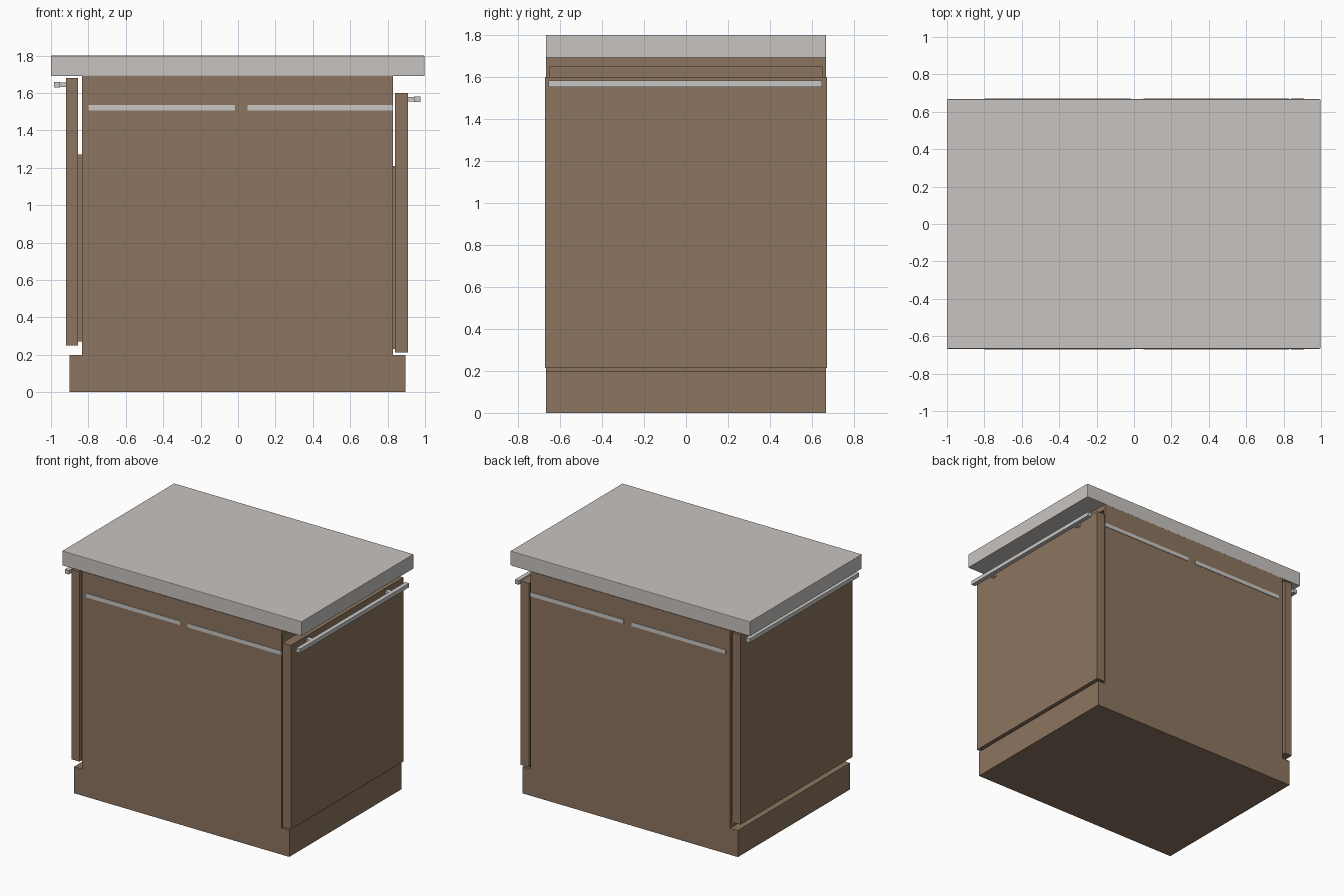
import bpy

if "Cube" in bpy.data.objects:
    bpy.data.objects.remove(bpy.data.objects["Cube"])

def material(name, rgb):
    m = bpy.data.materials.new(name)
    m.diffuse_color = (*rgb, 1)
    m.use_nodes = True
    m.node_tree.nodes["Principled BSDF"].inputs["Base Color"].default_value = m.diffuse_color
    return m

WOOD = material("brown_wood", (0.262, 0.178, 0.115))
STONE = material("pale_stone", (0.58, 0.55, 0.53))
METAL = material("brushed_metal", (0.58, 0.57, 0.55))

def box(name, x, y, z, mat, bevel=0):
    """Box from (min, max) ranges on each axis."""
    ranges = [sorted(r) for r in (x, y, z)]
    bpy.ops.mesh.primitive_cube_add(size=1, location=[sum(r) / 2 for r in ranges])
    ob = bpy.context.object
    ob.name = name
    ob.scale = [r[1] - r[0] for r in ranges]
    bpy.ops.object.transform_apply(location=False, rotation=False, scale=True)
    ob.data.materials.append(mat)
    if bevel:
        b = ob.modifiers.new("soft_edges", 'BEVEL')
        b.width = bevel
        b.segments = 2
    return ob

Y = 0.667   # half depth of cabinet
YI = 0.647  # half width of the openings

# Worktop and plinth
box("worktop", (-1, 0.997), (-Y, Y), (1.69, 1.80), STONE, 0.004)
box("plinth", (-0.9, 0.895), (-Y, Y), (0, 0.2), WOOD)

# Hollow carcass, open on both short sides
for s, label in ((-1, "front"), (1, "back")):
    box(label + "_panel", (-0.835, 0.83), (s * YI, s * Y), (0.2, 1.69), WOOD)
box("top_panel", (-0.835, 0.83), (-YI, YI), (1.65, 1.69), WOOD)
box("floor_panel", (-0.835, 0.83), (-YI, YI), (0.2, 0.22), WOOD)
box("divider", (-0.01, 0.04), (-YI, YI), (0.22, 1.65), WOOD)

def drawer(label, s, inner, face, outer, back, z0, z1, tray0, tray1, half, hz, bar):
    # drawer front
    box(label + "_drawer_front", (face, outer), (-half, half), (z0, z1), WOOD)
    # open tray behind it
    t = 0.02
    w = 0.615
    box(label + "_tray_floor", (face, back), (-w, w), (tray0, tray0 + t), WOOD)
    box(label + "_tray_back", (back, back + s * t), (-w, w), (tray0 + t, tray1), WOOD)
    box(label + "_tray_face", (face - s * t, face), (-w, w), (tray0 + t, tray1), WOOD)
    for k in (-1, 1):
        box(label + "_tray_side", (face - s * t, back + s * t), (k * (w - t), k * w),
            (tray0 + t, tray1), WOOD)
        # runner, just breaking through the side panel
        box(label + "_runner", (inner, back), (k * (w + 0.005), k * 0.6705),
            (1.505, 1.535), METAL)
        # handle post
        box(label + "_handle_post", (outer, bar), (k * 0.47 - 0.018, k * 0.47 + 0.018),
            (hz - 0.012, hz + 0.012), METAL)
    # handle bar
    box(label + "_handle_bar", (bar, bar + s * 0.033), (-0.655, 0.647),
        (hz - 0.015, hz + 0.015), METAL)

drawer("left", -1, -0.80, -0.855, -0.92, -0.015, 0.25, 1.68, 0.27, 1.27, Y, 1.645, -0.952)
drawer("right", 1, 0.83, 0.84, 0.91, 0.05, 0.213, 1.60, 0.23, 1.21, 0.671, 1.567, 0.942)
